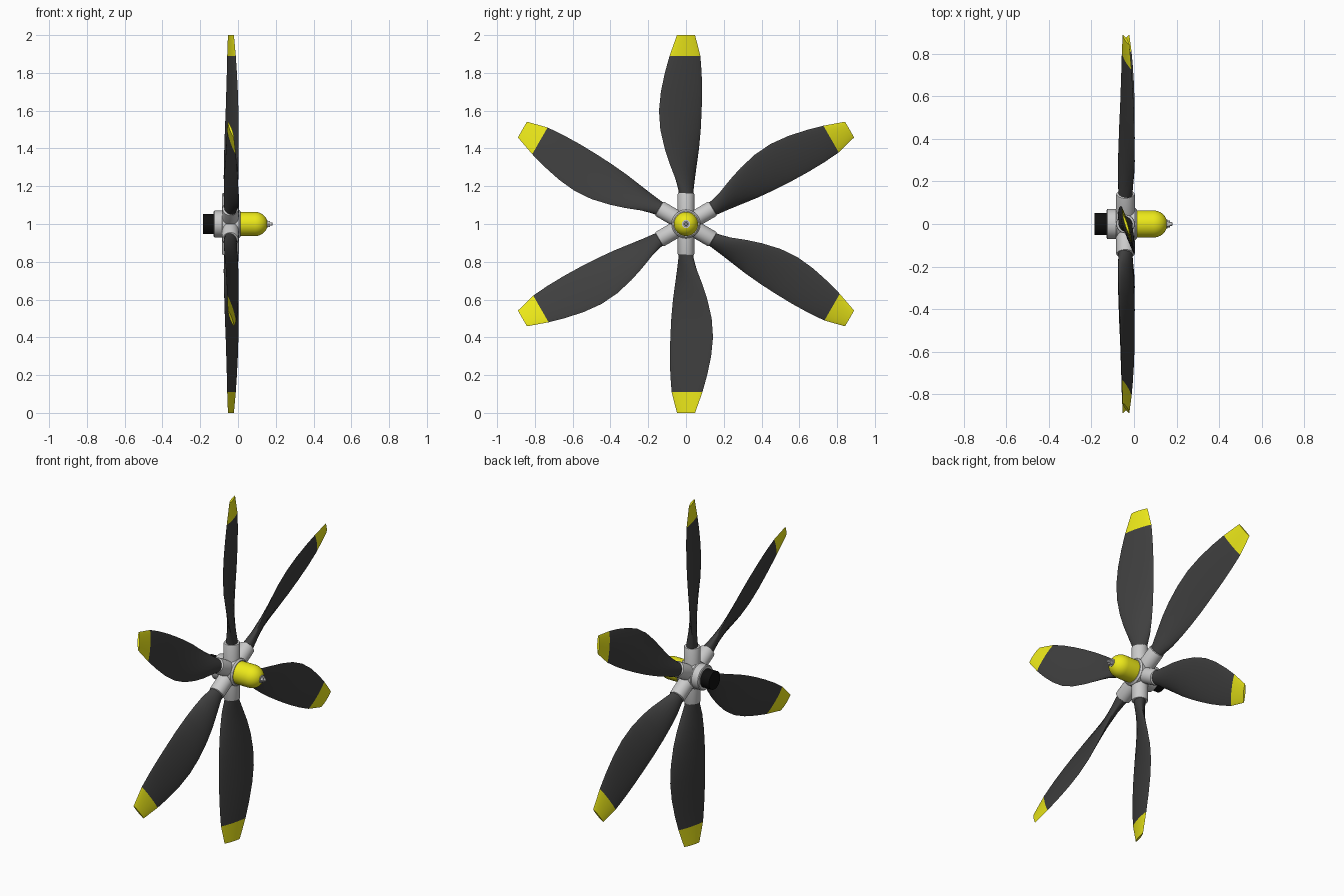
import bpy
from math import sin, cos, pi, radians

if "Cube" in bpy.data.objects:
    bpy.data.objects.remove(bpy.data.objects["Cube"])

CENTRE = (0, 0, 1)


def material(name, rgb):
    m = bpy.data.materials.new(name)
    m.diffuse_color = (*rgb, 1)
    m.use_nodes = True
    m.node_tree.nodes["Principled BSDF"].inputs["Base Color"].default_value = m.diffuse_color
    return m


dark = material("blade_dark", (0.05, 0.05, 0.05))
yellow = material("yellow", (0.85, 0.82, 0.01))
black = material("black", (0.005, 0.005, 0.005))


def loft(name, rings, mats=(), angle=35):
    """Skin a list of equal-length closed rings, with capped ends."""
    n = len(rings[0])
    verts = [p for ring in rings for p in ring]
    faces = [(i * n + j, i * n + (j + 1) % n, (i + 1) * n + (j + 1) % n, (i + 1) * n + j)
             for i in range(len(rings) - 1) for j in range(n)]
    faces += [tuple(range(n))[::-1], tuple(range(len(verts) - n, len(verts)))]
    mesh = bpy.data.meshes.new(name)
    mesh.from_pydata(verts, [], faces)
    for m in mats:
        mesh.materials.append(m)
    ob = bpy.data.objects.new(name, mesh)
    bpy.context.collection.objects.link(ob)
    ob.location = CENTRE
    bpy.ops.object.select_all(action='DESELECT')
    ob.select_set(True)
    bpy.context.view_layer.objects.active = ob
    bpy.ops.object.mode_set(mode='EDIT')
    bpy.ops.mesh.select_all(action='SELECT')
    bpy.ops.mesh.normals_make_consistent(inside=False)
    bpy.ops.object.mode_set(mode='OBJECT')
    bpy.ops.object.shade_smooth_by_angle(angle=radians(angle))
    return ob


def lathe(name, profile, mats=(), n=32, angle=35):
    """Turn (x, radius) points around the propeller axis."""
    return loft(name, [[(x, r * cos(2 * pi * k / n), r * sin(2 * pi * k / n))
                        for k in range(n)] for x, r in profile], mats, angle)


def around(ob, count=6):
    """Repeat a part around the propeller axis."""
    for k in range(1, count):
        c = ob.copy()
        c.name = f"{ob.name}_{k + 1}"
        c.rotation_euler.x = 2 * pi * k / count
        bpy.context.collection.objects.link(c)


# Hub, drive shaft, spinner and end bolt
lathe("hub", [(-0.129, 0.066), (-0.125, 0.071), (-0.085, 0.071), (-0.081, 0.076),
              (0.004, 0.076), (0.013, 0.068)])
lathe("drive_shaft", [(-0.185, 0.052), (-0.12, 0.052)], [black])
dome = [(0.09 + 0.067 * sin(a), 0.064 * cos(a)) for a in (radians(10 * i) for i in range(8))]
lathe("spinner", [(0.01, 0.064)] + dome + [(0.156, 0.012)], [yellow])
lathe("spinner_washer", [(0.148, 0.022), (0.157, 0.022)])
lathe("spinner_nut", [(0.156, 0.017), (0.17, 0.017)], n=6)
lathe("spinner_bolt", [(0.165, 0.009), (0.179, 0.009), (0.182, 0.006)], n=16)

# Blade sockets
N = 28
socket = loft("blade_socket", [[(-0.04 + r * cos(2 * pi * k / N), r * sin(2 * pi * k / N), z)
                                for k in range(N)]
                               for z, r in [(0.02, 0.044), (0.158, 0.044), (0.163, 0.042), (0.165, 0.038)]])
around(socket)

# Twisted blade: radius, leading edge (y, x), trailing edge (y, x), half thickness
stations = [
    (0.14, -0.034, -0.028, 0.034, -0.052, 0.034),
    (0.18, -0.038, -0.018, 0.038, -0.062, 0.030),
    (0.24, -0.056, -0.007, 0.047, -0.072, 0.023),
    (0.32, -0.087, 0.000, 0.058, -0.074, 0.018),
    (0.40, -0.113, 0.003, 0.069, -0.072, 0.015),
    (0.50, -0.136, 0.003, 0.078, -0.069, 0.013),
    (0.60, -0.143, 0.002, 0.083, -0.065, 0.011),
    (0.70, -0.133, -0.001, 0.085, -0.062, 0.010),
    (0.80, -0.112, -0.006, 0.083, -0.059, 0.009),
    (0.89, -0.087, -0.012, 0.076, -0.057, 0.008),
    (1.00, -0.048, -0.022, 0.048, -0.053, 0.006),
]
rings = []
for i, (z, y0, x0, y1, x1, t) in enumerate(stations):
    dy, dx = (y1 - y0) / 2, (x1 - x0) / 2
    length = (dy * dy + dx * dx) ** 0.5
    p = min(0.5, i * 0.15)          # round root becoming a thin lens section
    ring = []
    for k in range(20):
        c, s = cos(pi * k / 10), sin(pi * k / 10)
        v = t * s * abs(s) ** p
        ring.append(((x0 + x1) / 2 + c * dx + v * dy / length,
                     (y0 + y1) / 2 + c * dy - v * dx / length, z))
    rings.append(ring)
blade = loft("blade", rings, [dark, yellow], 50)
for f in blade.data.polygons:
    f.material_index = int(f.center.z > 0.9)
around(blade)
